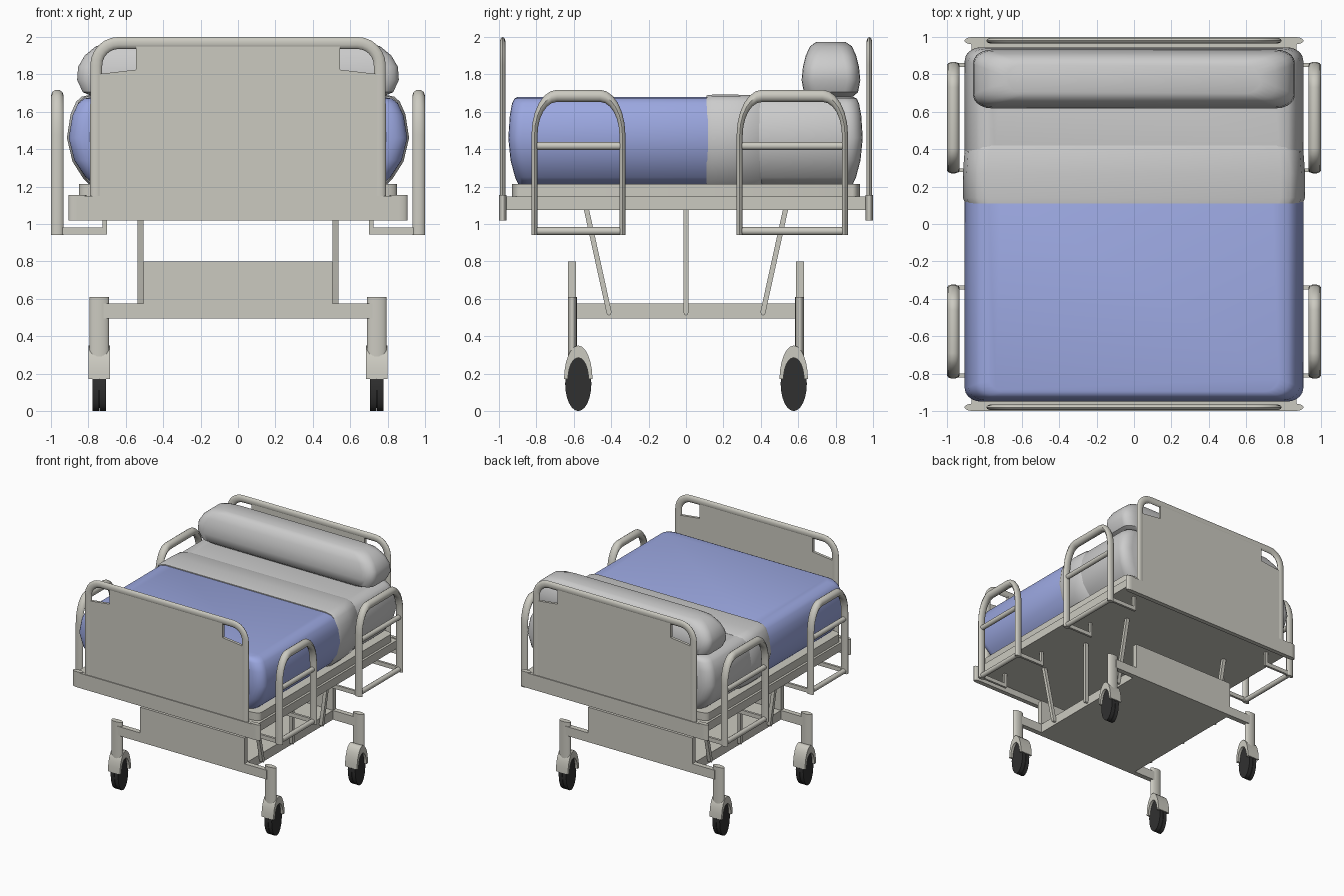
import bpy, bmesh, math
from math import sin, cos, pi

if "Cube" in bpy.data.objects:
    bpy.data.objects.remove(bpy.data.objects["Cube"])


def material(name, rgb):
    m = bpy.data.materials.new(name)
    m.diffuse_color = (*rgb, 1)
    m.use_nodes = True
    m.node_tree.nodes["Principled BSDF"].inputs["Base Color"].default_value = m.diffuse_color
    return m


CREAM = material("cream_paint", (0.60, 0.59, 0.53))
BLUE = material("blue_blanket", (0.33, 0.39, 0.75))
BLACK = material("black_rubber", (0.03, 0.03, 0.03))


def finish(name, bm, mat):
    bmesh.ops.recalc_face_normals(bm, faces=bm.faces)
    me = bpy.data.meshes.new(name)
    bm.to_mesh(me)
    bm.free()
    ob = bpy.data.objects.new(name, me)
    bpy.context.collection.objects.link(ob)
    if mat:
        me.materials.append(mat)
    return ob


def skin(name, rings, mat):
    """Join equal-length point rings into a closed solid."""
    bm = bmesh.new()
    vs = [[bm.verts.new(p) for p in r] for r in rings]
    n = len(vs[0])
    for a, b in zip(vs, vs[1:]):
        for i in range(n):
            bm.faces.new((a[i], a[(i + 1) % n], b[(i + 1) % n], b[i]))
    bm.faces.new(vs[0][::-1])
    bm.faces.new(vs[-1])
    return finish(name, bm, mat)


def prism(name, pts, axis, a, b, mat=CREAM):
    """Extrude a profile along x (y,z points), y (x,z points) or z (x,y points)."""
    put = {'x': lambda p, t: (t, p[0], p[1]), 'y': lambda p, t: (p[0], t, p[1]),
           'z': lambda p, t: (p[0], p[1], t)}[axis]
    return skin(name, [[put(p, t) for p in pts] for t in (a, b)], mat)


def box(name, x0, x1, y0, y1, z0, z1, mat=CREAM):
    return prism(name, [(x0, y0), (x1, y0), (x1, y1), (x0, y1)], 'z', z0, z1, mat)


def ellipse(cx, cy, rx, ry, n=24):
    return [(cx + rx * cos(2 * pi * i / n), cy + ry * sin(2 * pi * i / n)) for i in range(n)]


def soft_block(name, yc, rings, rx, ry, mat):
    """Stack rounded rectangles given as (z, half width, half depth)."""
    out = []
    for z, hx, hy in rings:
        ring = []
        for q in range(4):
            sx, sy = ((1, 1), (-1, 1), (-1, -1), (1, -1))[q]
            for k in range(6):
                t = (q + k / 5) * pi / 2
                ring.append((sx * (hx - rx) + rx * cos(t), yc + sy * (hy - ry) + ry * sin(t), z))
        out.append(ring)
    return skin(name, out, mat)


def tube(name, pts, r, mat=CREAM):
    """Sweep a tube along a path; the section is half as deep in y."""
    cu = bpy.data.curves.new(name, 'CURVE')
    cu.dimensions = '3D'
    cu.bevel_depth, cu.bevel_resolution, cu.use_fill_caps = r, 3, True
    sp = cu.splines.new('POLY')
    sp.points.add(len(pts) - 1)
    for p, (x, y, z) in zip(sp.points, pts):
        p.co = (x, y * 2, z, 1)
    tmp = bpy.data.objects.new(name + "_path", cu)
    bpy.context.collection.objects.link(tmp)
    bpy.context.view_layer.update()
    me = bpy.data.meshes.new_from_object(tmp)
    bpy.data.objects.remove(tmp)
    for v in me.vertices:
        v.co.y /= 2
    me.materials.clear()
    me.materials.append(mat)
    ob = bpy.data.objects.new(name, me)
    bpy.context.collection.objects.link(ob)
    return ob


def arch(a0, a1, z0, z1, ra, rz, n=6):
    left = [(a0 + ra * (1 - cos(pi / 2 * i / n)), z1 - rz * (1 - sin(pi / 2 * i / n)))
            for i in range(n + 1)]
    right = [(a0 + a1 - a, z) for a, z in reversed(left)]
    return [(a0, z0)] + left + right + [(a1, z0)]


# Head and foot boards with corner hand holes
for s, part in ((-1, "footboard"), (1, "headboard")):
    y = s * 0.98
    tube(part + "_frame", [(x, y, z) for x, z in arch(-0.758, 0.758, 1.1, 1.968, 0.12, 0.12)], 0.032)
    half = [(0.76, 1.1), (0.76, 1.80), (0.545, 1.825), (0.545, 1.965)]
    prism(part + "_panel", half + [(-x, z) for x, z in reversed(half)], 'y', y - 0.012, y + 0.012)
    box(part + "_crossbar", -0.86, 0.86, y - 0.02, y + 0.02, 1.02, 1.15)
    for sx in (-1, 1):
        prism(part + "_corner_bumper", ellipse(sx * 0.858, y, 0.048, 0.02), 'z', 1.02, 1.155)

# Bed deck
box("bed_frame", -0.87, 0.87, -0.965, 0.965, 1.075, 1.147)
soft_block("deck", 0, [(1.147, 0.85, 0.93), (1.215, 0.85, 0.93)], 0.08, 0.04, CREAM)

# Bedding: (height, inset) section shared by blanket, sheet and fold
section = [(1.215, 0.13), (1.25, 0.09), (1.34, 0.03), (1.46, 0.0),
           (1.58, 0.02), (1.645, 0.05), (1.67, 0.08), (1.68, 0.13)]
for name, y0, y1, mat in (("blanket", -0.95, 0.22, BLUE), ("mattress_sheet", 0.3, 0.945, None)):
    rings = [(z, 0.905 - d, (y1 - y0) / 2 - d * 0.4) for z, d in section]
    soft_block(name, (y0 + y1) / 2, rings, 0.09, 0.07, mat)
half = [(0.915 - d, 1.455 + (z - 1.455) * 1.05) for z, d in section]
prof = half + [(-x, z) for x, z in reversed(half)]
skin("folded_sheet", [[(x * k, y, 1.45 + (z - 1.45) * k) for x, z in prof] for y, k in
     ((0.11, 0.985), (0.14, 1.0), (0.27, 1.0), (0.39, 0.99), (0.42, 0.96))], None)

# Pillow
soft_block("pillow", 0.775, [(1.675, 0.76, 0.11), (1.705, 0.83, 0.145), (1.77, 0.86, 0.157),
                             (1.84, 0.855, 0.15), (1.90, 0.82, 0.135), (1.95, 0.76, 0.112),
                             (1.972, 0.68, 0.08)], 0.1, 0.07, None)

# Side guard rails
for s in (-1, 1):
    x = s * 0.966
    for y0, y1 in ((-0.81, -0.34), (0.287, 0.85)):
        tube("guard_rail", [(x, y, z) for y, z in arch(y0, y1, 0.94, 1.685, 0.12, 0.21)], 0.034)
        for z in (1.417, 0.962):
            tube("guard_crossbar", [(x, y0, z), (x, y1, z)], 0.022)
        for y in (y0, y1):
            box("guard_bracket_arm", min(x, s * 0.70), max(x, s * 0.70), y - 0.01, y + 0.01, 0.945, 0.98)
            xi = s * 0.712
            box("guard_bracket_post", xi - 0.012, xi + 0.012, y - 0.01, y + 0.01, 0.95, 1.09)

# Undercarriage
box("base_tray", -0.505, 0.505, -0.595, 0.595, 0.495, 0.575)
for s in (-1, 1):
    y0, y1 = sorted((s * 0.588, s * 0.632))
    box("base_end_panel", -0.505, 0.505, y0, y1, 0.495, 0.80)
    box("base_end_beam", -0.72, 0.72, y0, y1, 0.495, 0.575)
    # Lifting struts
    x0, x1 = sorted((s * 0.505, s * 0.536))
    for yb, yt in ((-0.412, -0.535), (0, 0), (0.412, 0.535)):
        w = 0.014
        foot = [(yb + w * cos(t), 0.53 + 0.02 * sin(t)) for t in (pi, pi * 1.25, pi * 1.5, pi * 1.75, 2 * pi)]
        prism("lifting_strut", foot + [(yt + w, 1.09), (yt - w, 1.09)], 'x', x0, x1)

# Castors
for sx in (-1, 1):
    for sy in (-1, 1):
        x, yp, yw = sx * 0.742, sy * 0.608, sy * 0.576
        prism("castor_post", ellipse(x, yp, 0.053, 0.024), 'z', 0.29, 0.61)
        arc = [pi * i / 12 for i in range(13)]
        outer = [(yw + 0.076 * cos(t), 0.17 + 0.18 * sin(t)) for t in arc]
        inner = [(yw + 0.055 * cos(t), 0.17 + 0.115 * sin(t)) for t in reversed(arc)]
        prism("castor_fender", outer + inner, 'x', x - 0.058, x + 0.058)
        for o in (-0.019, 0.019):
            prism("castor_wheel", ellipse(yw, 0.146, 0.07, 0.146), 'x', x + o - 0.017, x + o + 0.017, BLACK)
        prism("castor_hub", ellipse(yw, 0.146, 0.062, 0.13), 'x', x - 0.006, x + 0.006, BLACK)

# Smooth shading with sharp edges kept
for ob in bpy.context.scene.objects:
    ob.select_set(True)
    bpy.context.view_layer.objects.active = ob
bpy.ops.object.shade_smooth_by_angle(angle=math.radians(40))
